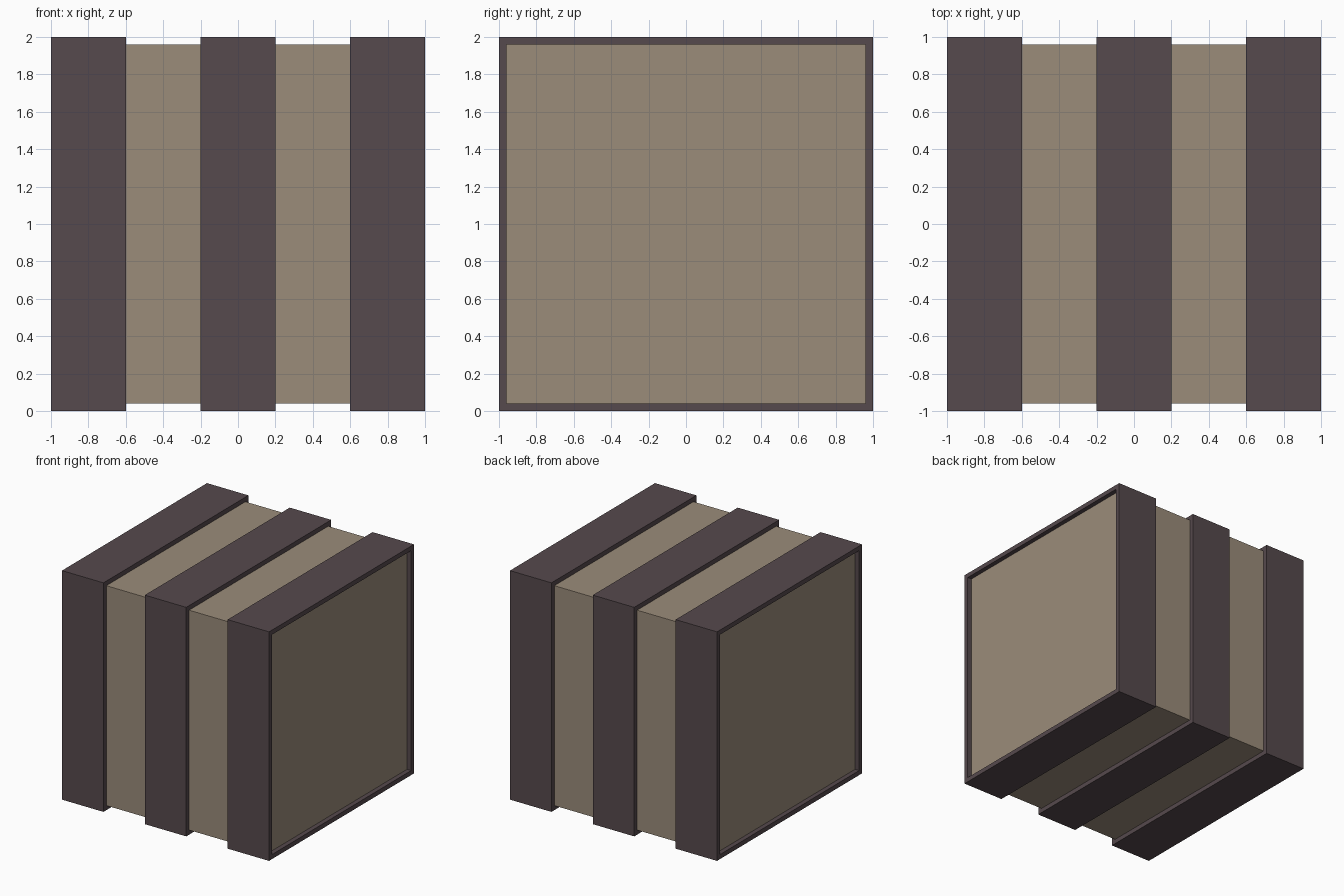
import bpy
import bmesh

if "Cube" in bpy.data.objects:
    bpy.data.objects.remove(bpy.data.objects["Cube"])

OUT, INN = 1.0, 0.96   # half sizes of the bands and the core


def material(name, rgb):
    m = bpy.data.materials.new(name)
    m.diffuse_color = (*rgb, 1)
    m.use_nodes = True
    m.node_tree.nodes["Principled BSDF"].inputs["Base Color"].default_value = m.diffuse_color
    return m


dark = material("dark brown", (0.093, 0.067, 0.074))
tan = material("warm tan", (0.328, 0.262, 0.195))


def add_object(name, bm, mat):
    bmesh.ops.recalc_face_normals(bm, faces=bm.faces)
    mesh = bpy.data.meshes.new(name)
    bm.to_mesh(mesh)
    bm.free()
    mesh.materials.append(mat)
    obj = bpy.data.objects.new(name, mesh)
    obj.location.z = 1
    bpy.context.collection.objects.link(obj)
    return obj


def band(name, x0, x1):
    # square hoop around the core, open at both ends
    bm = bmesh.new()
    corners = [(-1, -1), (1, -1), (1, 1), (-1, 1)]
    loops = [[bm.verts.new((x, s * y, s * z)) for y, z in corners]
             for x, s in ((x0, OUT), (x1, OUT), (x1, INN), (x0, INN))]
    for a, b in zip(loops, loops[1:] + loops[:1]):
        for i in range(4):
            j = (i + 1) % 4
            bm.faces.new((a[i], a[j], b[j], b[i]))
    return add_object(name, bm, dark)


# tan core, slightly recessed on every side
core = bmesh.new()
bmesh.ops.create_cube(core, size=2 * INN)
add_object("core_block", core, tan)

# three dark bands
for name, x in (("left_band", -0.8), ("middle_band", 0), ("right_band", 0.8)):
    band(name, x - 0.2, x + 0.2)
